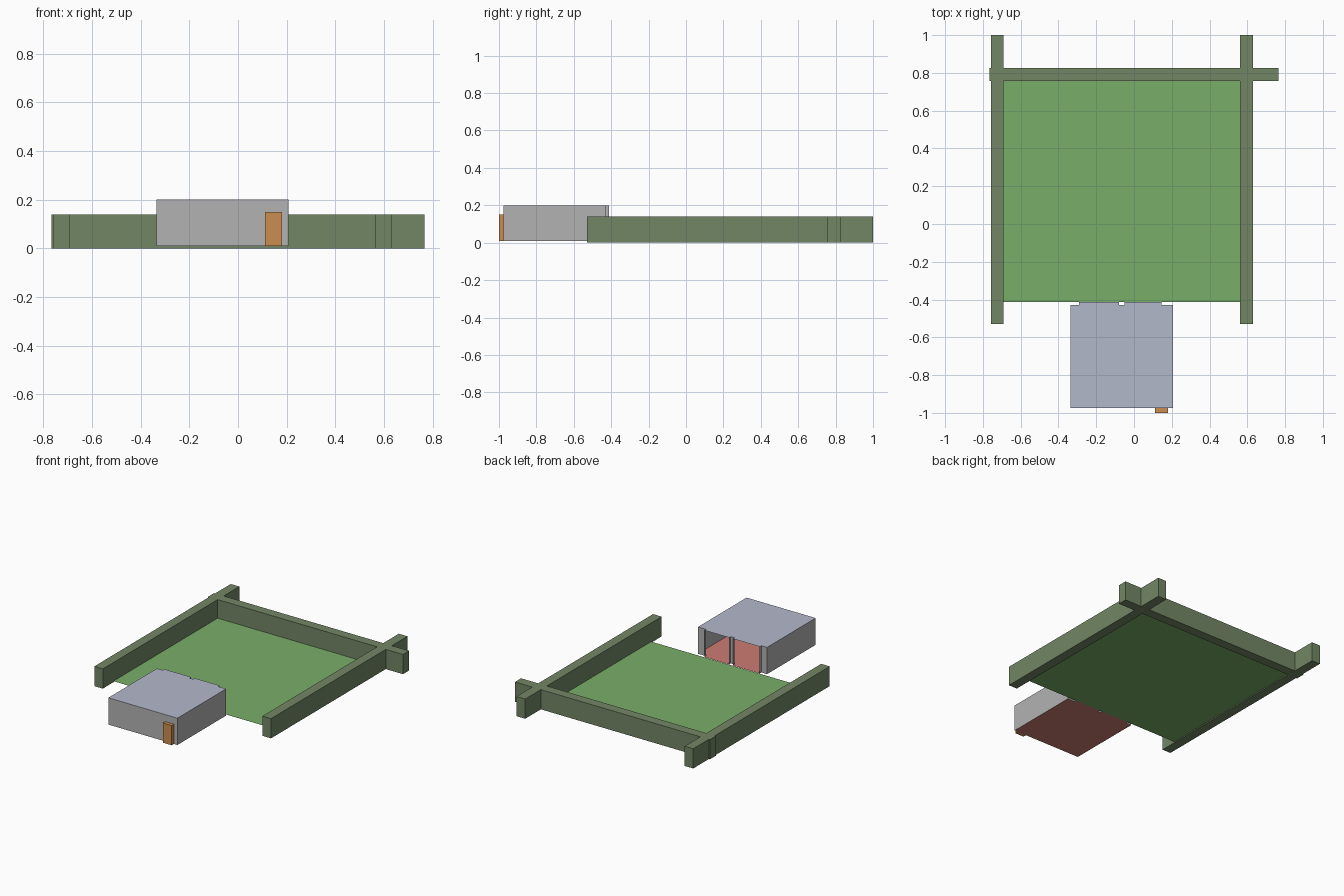
import bpy

if "Cube" in bpy.data.objects:
    bpy.data.objects.remove(bpy.data.objects["Cube"])


def material(name, color):
    m = bpy.data.materials.new(name)
    m.diffuse_color = (*color, 1)
    m.use_nodes = True
    m.node_tree.nodes["Principled BSDF"].inputs["Base Color"].default_value = m.diffuse_color
    return m


def mesh_object(name, verts, faces, mats=(), indices=None):
    me = bpy.data.meshes.new(name)
    me.from_pydata(verts, [], faces)
    for m in mats:
        me.materials.append(m)
    if indices:
        me.polygons.foreach_set("material_index", indices)
    me.update()
    ob = bpy.data.objects.new(name, me)
    bpy.context.collection.objects.link(ob)
    return ob


def box(name, x, y, z, mat):
    v = [(a, b, c) for c in z for a, b in
         ((x[0], y[0]), (x[1], y[0]), (x[1], y[1]), (x[0], y[1]))]
    f = [(3, 2, 1, 0), (4, 5, 6, 7)]
    f += [(i, (i + 1) % 4, (i + 1) % 4 + 4, i + 4) for i in range(4)]
    return mesh_object(name, v, f, [mat])


hedge = material("hedge_green", (0.17, 0.24, 0.13))
grass = material("grass_green", (0.19, 0.42, 0.14))
wall = material("wall_grey", (0.45, 0.45, 0.45))
roof = material("roof_blue", (0.45, 0.48, 0.60))
floor = material("floor_red", (0.60, 0.20, 0.17))
wood = material("door_wood", (0.60, 0.27, 0.08))

# Hedges: two long sides and one crossing at the back
box("left_hedge", (-0.757, -0.69), (-0.53, 1.0), (0, 0.14), hedge)
box("right_hedge", (0.562, 0.63), (-0.53, 1.0), (0, 0.14), hedge)
box("back_hedge", (-0.765, 0.765), (0.757, 0.825), (0, 0.14), hedge)

# Lawn sheet between the hedges
z = 0.008
mesh_object("lawn", [(-0.69, -0.412, z), (0.562, -0.412, z),
                     (0.562, 0.757, z), (-0.69, 0.757, z)], [(0, 1, 2, 3)], [grass])

# House shell: plan outline raised to walls, two back openings left out
plan = [(-0.335, -0.975), (0.207, -0.975), (0.207, -0.43), (0.145, -0.43),
        (0.145, -0.412), (-0.05, -0.412), (-0.05, -0.43), (-0.08, -0.43),
        (-0.08, -0.412), (-0.29, -0.412), (-0.29, -0.43), (-0.335, -0.43)]
n = len(plan)
openings = (4, 8)
verts = [(x, y, h) for h in (0.01, 0.2) for x, y in plan]
faces = [tuple(reversed(range(n))), tuple(range(n, 2 * n))]
faces += [(i, (i + 1) % n, (i + 1) % n + n, i + n)
          for i in range(n) if i not in openings]
mesh_object("house_shell", verts, faces, [floor, roof, wall],
            [0, 1] + [2] * (len(faces) - 2))

# Front door standing against the house
box("front_door", (0.11, 0.18), (-1.0, -0.975), (0.01, 0.15), wood)
